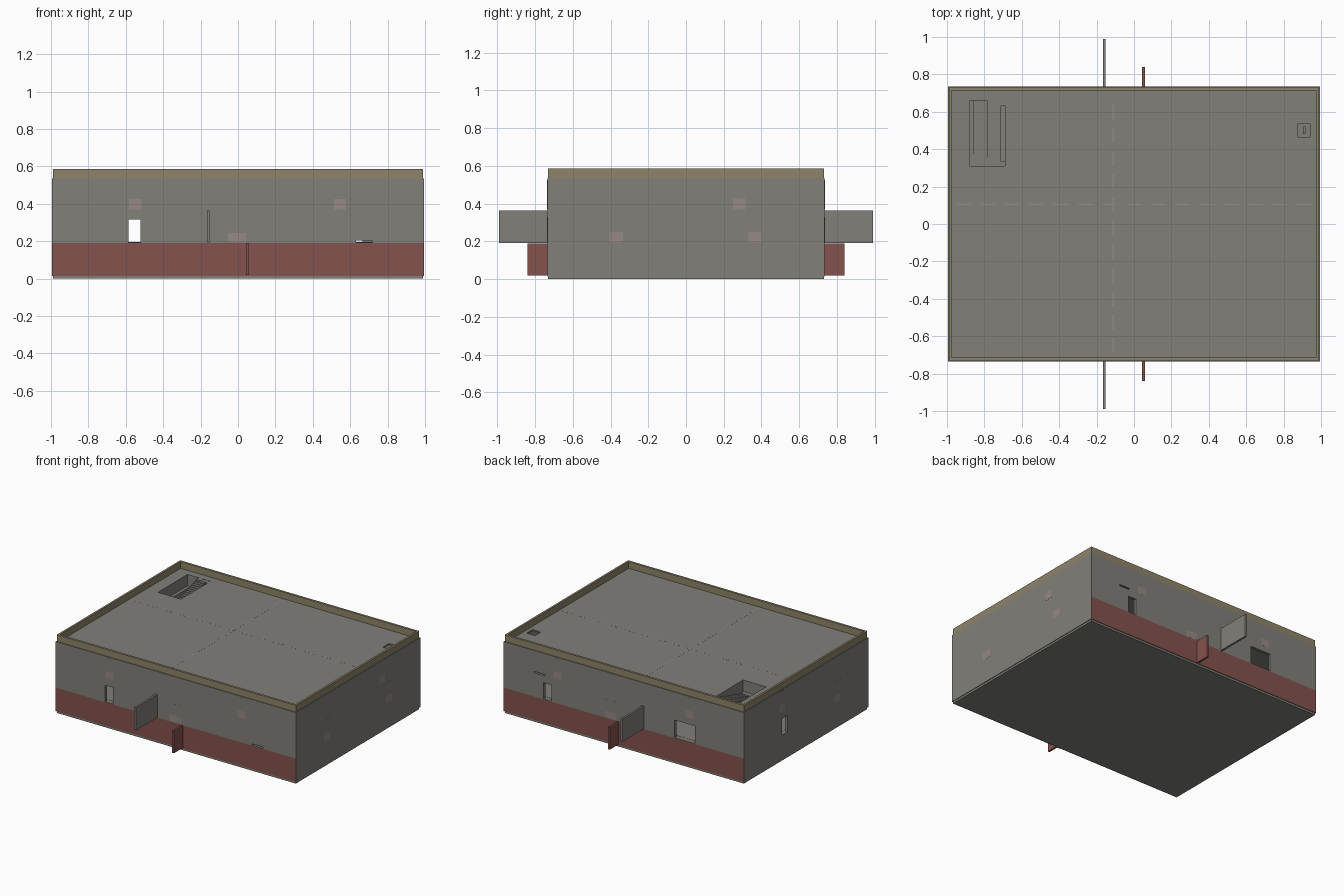
import bpy, bmesh
from mathutils import Vector

if "Cube" in bpy.data.objects:
    bpy.data.objects.remove(bpy.data.objects["Cube"])


def material(name, rgb):
    m = bpy.data.materials.new(name)
    m.diffuse_color = (*rgb, 1)
    m.use_nodes = True
    m.node_tree.nodes["Principled BSDF"].inputs["Base Color"].default_value = m.diffuse_color
    return m


GREY = material("concrete", (0.22, 0.215, 0.195))
RED = material("red_base", (0.23, 0.085, 0.075))
TAN = material("tan_trim", (0.27, 0.23, 0.14))
PINK = material("pale_pink", (0.31, 0.25, 0.235))
LIGHT = material("light_seam", (0.28, 0.27, 0.25))


def box(name, x, y, z, mat=GREY):
    """Box between (min, max) pairs on each axis."""
    bm = bmesh.new()
    bmesh.ops.create_cube(bm, size=1)
    for v in bm.verts:
        v.co = Vector([(a + b) / 2 + c * (b - a) for c, (a, b) in zip(v.co, (x, y, z))])
    me = bpy.data.meshes.new(name)
    bm.to_mesh(me)
    bm.free()
    ob = bpy.data.objects.new(name, me)
    bpy.context.collection.objects.link(ob)
    me.materials.append(mat)
    return ob


def cut(ob, x, y, z):
    """Subtract a box-shaped hole and remove the cutter."""
    c = box("cutter", x, y, z, ob.data.materials[0])
    c.hide_render = True
    m = ob.modifiers.new("hole", 'BOOLEAN')
    m.operation, m.solver, m.object = 'DIFFERENCE', 'EXACT', c
    bpy.context.view_layer.objects.active = ob
    bpy.ops.object.modifier_apply(modifier=m.name)
    bpy.data.objects.remove(c)


X, Y, T = 0.995, 0.735, 0.02


def storey(name, z0, z1):
    ob = box(name, (-X, X), (-Y, Y), (z0, z1))
    cut(ob, (-X + T, X - T), (-Y + T, Y - T), (z0 + 0.005, z1 - 0.01))
    return ob


# Plinth and three hollow storeys
box("plinth", (-0.99, 0.99), (-0.73, 0.73), (0, 0.02))
ground = storey("ground_storey", 0.015, 0.19)
middle = storey("middle_storey", 0.19, 0.365)
upper = storey("upper_storey", 0.365, 0.535)

# Red paint on the front and back of the ground storey
ground.data.materials.append(RED)
for p in ground.data.polygons:
    if abs(p.normal.y) > 0.5:
        p.material_index = 1

# Doorways and slots: front, back, left
front, back, left = (-0.8, -0.7), (0.7, 0.8), (-1.1, -0.96)
cut(middle, (-0.585, -0.52), front, (0.194, 0.317))
cut(middle, (0.63, 0.72), front, (0.193, 0.204))
cut(middle, (0.60, 0.665), back, (0.194, 0.315))
cut(middle, (-0.59, -0.42), back, (0.194, 0.325))
cut(middle, left, (0.22, 0.285), (0.194, 0.317))
cut(upper, (0.655, 0.745), back, (0.368, 0.378))

# Stairwell and hatch openings in the roof
cut(upper, (-0.88, -0.69), (0.31, 0.66), (0.5, 0.6))
cut(upper, (0.875, 0.945), (0.465, 0.535), (0.5, 0.6))

# Parapet around the roof
parapet = box("parapet", (-0.99, 0.99), (-0.73, 0.73), (0.53, 0.585), TAN)
cut(parapet, (-0.975, 0.975), (-0.713, 0.713), (0.5, 0.6))

# Partition walls running out through the front and back as fins
box("middle_fin_wall", (-0.167, -0.152), (-0.99, 0.99), (0.192, 0.364))
box("ground_fin_wall", (0.043, 0.058), (-0.84, 0.84), (0.02, 0.189), RED)

# Upper storey partitions
box("upper_partition_long", (-0.68, 0.97), (0.1, 0.11), (0.368, 0.53))
box("upper_partition_cross", (-0.115, -0.105), (-0.71, 0.71), (0.368, 0.53))

# Dashed seams on the roof above the partitions
for i in range(15):
    c = -0.91 + i * 0.13
    box("roof_seam_long", (c - 0.04, c + 0.04), (0.101, 0.108), (0.53, 0.5355), LIGHT)
for i in range(11):
    c = -0.65 + i * 0.125
    box("roof_seam_cross", (-0.114, -0.107), (c - 0.04, c + 0.04), (0.53, 0.5355), LIGHT)

# Stairwell enclosure
for x, y in [((-0.89, -0.88), (0.3, 0.67)), ((-0.69, -0.68), (0.3, 0.67)),
             ((-0.89, -0.68), (0.3, 0.31)), ((-0.89, -0.68), (0.66, 0.67))]:
    box("stairwell_wall", x, y, (0.368, 0.53))
box("stair_side_ledge", (-0.88, -0.857), (0.31, 0.66), (0.368, 0.45))
box("stair_half_landing", (-0.857, -0.69), (0.31, 0.335), (0.44, 0.45))
box("stair_top_landing", (-0.785, -0.69), (0.63, 0.66), (0.52, 0.533))
box("stair_newel", (-0.785, -0.755), (0.625, 0.66), (0.368, 0.5345))


def flight(name, x, z_near, z_far, n=15):
    y0, dy = 0.335, 0.295 / 15
    for i in range(n):
        z = z_near + (z_far - z_near) * (i + 0.5) / n
        box(name, x, (y0 + i * dy, y0 + (i + 1) * dy), (max(z - 0.025, 0.367), z))


# Two flights: right one reaches the roof, left one reaches the floor
flight("upper_flight_step", (-0.785, -0.71), 0.45, 0.533)
flight("lower_flight_step", (-0.857, -0.787), 0.45, 0.37)

# Ladder post below the hatch
box("hatch_ladder", (0.903, 0.917), (0.482, 0.52), (0.368, 0.5))


# Flush window panels: pale sill with a grey pane above
def panel(x, y, z):
    mid = z[0] + (z[1] - z[0]) * 0.36
    box("window_sill_panel", x, y, (z[0], mid), PINK)
    box("window_panel", x, y, (mid, z[1]), GREY)


for s in (-1, 1):
    fy = (min(s * 0.734, s * 0.7355), max(s * 0.734, s * 0.7355))
    for c in (-0.55, 0.545):
        panel((s * -c - 0.033, s * -c + 0.033), fy, (0.37, 0.525))
    panel((-0.053, 0.042) if s < 0 else (0.06, 0.15), fy, (0.195, 0.33))
    fx = (min(s * 0.994, s * 0.9955), max(s * 0.994, s * 0.9955))
    panel(fx, (0.25, 0.315), (0.37, 0.525))
    panel(fx, (-0.405, -0.335), (0.195, 0.35))
panel((0.994, 0.9955), (0.33, 0.4), (0.195, 0.35))
